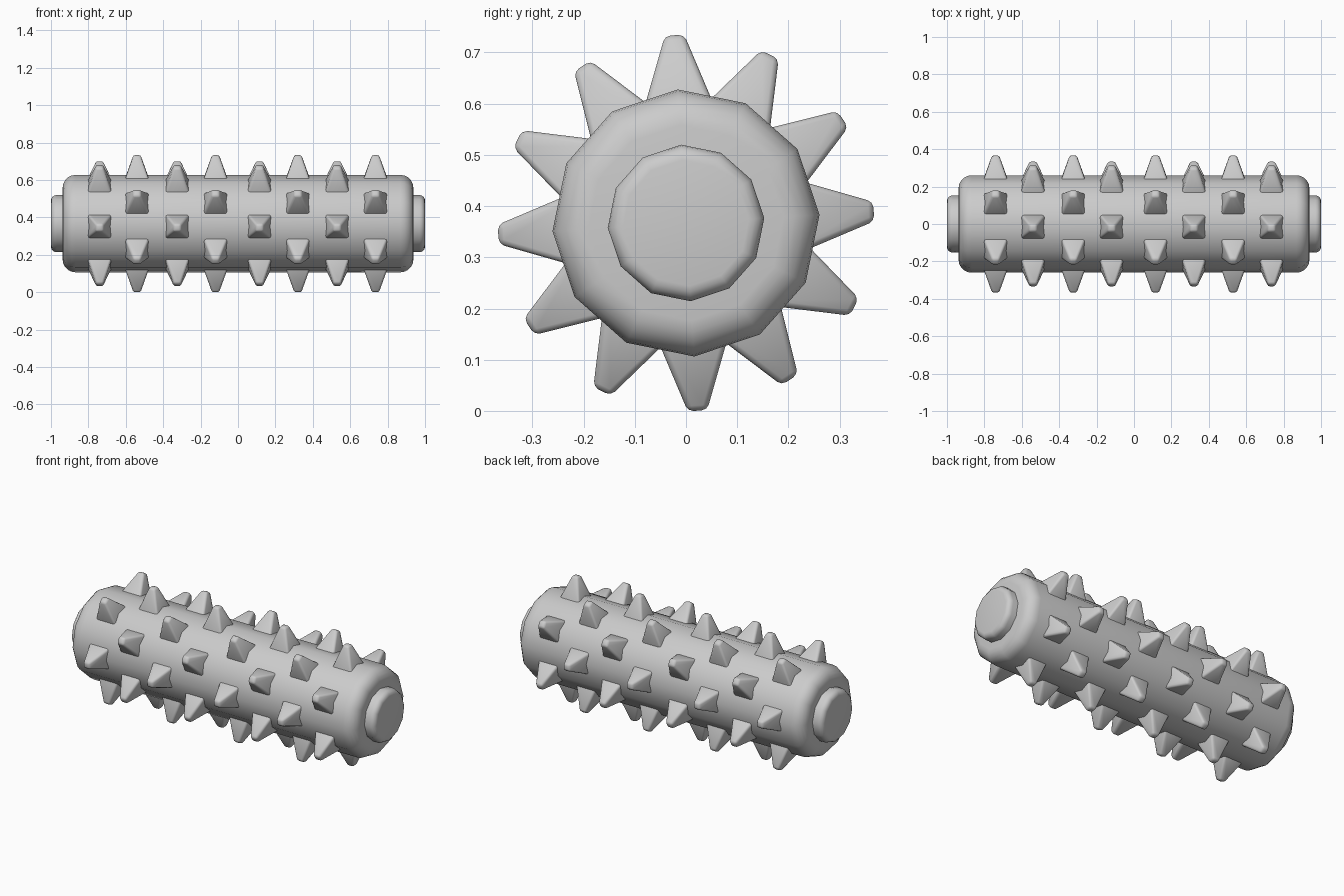
import bpy, bmesh, math
from mathutils import Matrix

cube = bpy.data.objects.get("Cube")
if cube:
    bpy.data.objects.remove(cube, do_unlink=True)

SIDES = 12
TILT = math.radians(3.5)
AXIS_Z = 0.367

grey = bpy.data.materials.new("light_grey")
grey.use_nodes = True
grey.diffuse_color = (0.6, 0.6, 0.6, 1)
grey.node_tree.nodes["Principled BSDF"].inputs["Base Color"].default_value = (0.6, 0.6, 0.6, 1)


def finish(bm, name, angle):
    """Turn a bmesh into a smooth shaded object on the roller axis."""
    bmesh.ops.recalc_face_normals(bm, faces=bm.faces)
    mesh = bpy.data.meshes.new(name)
    bm.to_mesh(mesh)
    bm.free()
    mesh.materials.append(grey)
    mesh.shade_smooth()
    mesh.set_sharp_from_angle(angle=math.radians(angle))
    obj = bpy.data.objects.new(name, mesh)
    obj.location.z = AXIS_Z
    bpy.context.collection.objects.link(obj)
    return obj


def lathe(name, profile):
    """Spin (x, radius) points round the x axis and close both ends."""
    bm = bmesh.new()
    rings = []
    for x, r in profile:
        angles = [TILT + math.tau * i / SIDES for i in range(SIDES)]
        rings.append([bm.verts.new((x, r * math.cos(a), r * math.sin(a))) for a in angles])
    for a, b in zip(rings, rings[1:]):
        for i in range(SIDES):
            j = (i + 1) % SIDES
            bm.faces.new((a[i], a[j], b[j], b[i]))
    bm.faces.new(rings[0])
    bm.faces.new(rings[-1])
    return finish(bm, name, 50)


def rounded_end(x, r, bevel, steps):
    """Quarter-round profile ending at x on the +x side."""
    turns = [math.pi / 2 * i / steps for i in range(steps + 1)]
    return [(x - bevel + bevel * math.sin(t), r - bevel + bevel * math.cos(t)) for t in turns]


# Main roller
end = rounded_end(0.938, 0.261, 0.07, 5)
lathe("roller_body", [(-x, r) for x, r in reversed(end)] + end)

# End caps
cap = [(0.9, 0.153)] + rounded_end(1.0, 0.153, 0.03, 4)
lathe("left_end_cap", cap)
lathe("right_end_cap", [(-x, r) for x, r in cap])

# Rows of square spikes, alternate rows staggered
EVEN_ROW = (-0.74, -0.325, 0.115, 0.53)
ODD_ROW = (-0.54, -0.12, 0.32, 0.735)
INNER, TIP = 0.2, 0.367

for k in range(SIDES):
    bm = bmesh.new()
    turn = Matrix.Rotation(TILT + math.tau * k / SIDES - math.pi / 2, 4, 'X')
    for x in (ODD_ROW if k % 2 else EVEN_ROW):
        place = (Matrix.Translation((x, 0, 0)) @ turn
                 @ Matrix.Translation((0, 0, (INNER + TIP) / 2))
                 @ Matrix.Rotation(math.pi / 4, 4, 'Z'))
        bmesh.ops.create_cone(bm, cap_ends=True, segments=4, depth=TIP - INNER,
                              radius1=0.078 * math.sqrt(2), radius2=0.019 * math.sqrt(2),
                              matrix=place)
    bmesh.ops.bevel(bm, geom=bm.edges[:], offset=0.011, offset_type='OFFSET',
                    segments=2, profile=0.5, affect='EDGES', clamp_overlap=True)
    finish(bm, f"spike_row_{k + 1}", 60)
